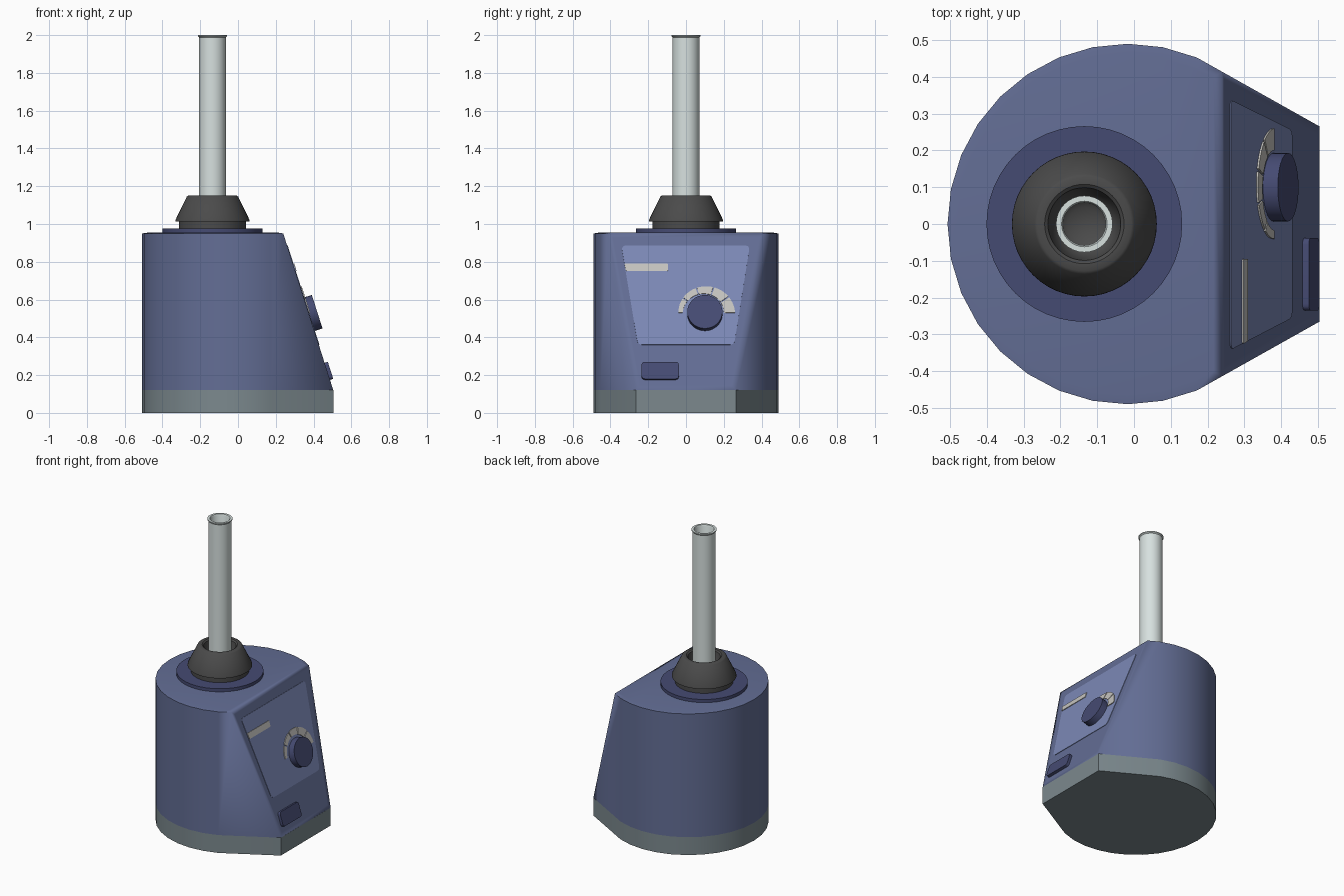
import bpy, bmesh, math
from mathutils import Vector

if "Cube" in bpy.data.objects:
    bpy.data.objects.remove(bpy.data.objects["Cube"])

def mat(name, r, g, b):
    m = bpy.data.materials.new(name)
    m.diffuse_color = (r, g, b, 1)
    m.use_nodes = True
    m.node_tree.nodes["Principled BSDF"].inputs["Base Color"].default_value = m.diffuse_color
    return m

BLUE = mat("body_blue", .125, .155, .30)
PANEL = mat("panel_blue", .20, .25, .47)
NAVY = mat("navy", .06, .07, .17)
BASE = mat("base_grey", .20, .25, .27)
RUBBER = mat("rubber", .07, .07, .07)
TUBE = mat("tube", .68, .75, .74)
LABEL = mat("label", .56, .55, .52)

def finish(name, bm, m, angle=35):
    bmesh.ops.recalc_face_normals(bm, faces=bm.faces)
    me = bpy.data.meshes.new(name)
    bm.to_mesh(me)
    bm.free()
    ob = bpy.data.objects.new(name, me)
    bpy.context.collection.objects.link(ob)
    me.materials.append(m)
    bpy.ops.object.select_all(action='DESELECT')
    ob.select_set(True)
    bpy.context.view_layer.objects.active = ob
    bpy.ops.object.shade_smooth_by_angle(angle=math.radians(angle))
    return ob

def prism(bottom, top):
    bm = bmesh.new()
    a = [bm.verts.new(p) for p in bottom]
    b = [bm.verts.new(p) for p in top]
    bm.faces.new(a[::-1])
    bm.faces.new(b)
    for i in range(len(a)):
        j = (i + 1) % len(a)
        bm.faces.new((a[i], a[j], b[j], b[i]))
    return bm

# Housing footprint: round back, tangent sides, narrow flat front
outline = [(-.017 + .49 * math.cos(t), .49 * math.sin(t))
           for t in (math.radians(67.5 + 11.25 * i) for i in range(21))]
outline += [(.505, -.265), (.505, .265)]

def footprint(z):
    return [(x, y, z) for x, y in outline]

finish("base", prism(footprint(0), footprint(.12)), BASE)

# Body, cut by the sloping control face
P0 = Vector((.503, 0, .125))
N = Vector((.83, 0, .265)).normalized()
bm = prism(footprint(.12), footprint(.95))
cut = bmesh.ops.bisect_plane(bm, geom=bm.verts[:] + bm.edges[:] + bm.faces[:],
                             plane_co=P0, plane_no=N, clear_outer=True)
bmesh.ops.holes_fill(bm, edges=[e for e in bm.edges if e.is_boundary])
bmesh.ops.recalc_face_normals(bm, faces=bm.faces)
slope = [f for f in bm.faces if f.normal.dot(N) > .99]
bmesh.ops.inset_region(bm, faces=slope, thickness=.035)
bm.normal_update()
top = [f for f in bm.faces if f.normal.z > .99]
bmesh.ops.inset_region(bm, faces=top, thickness=.027, depth=.004)
finish("body", bm, BLUE, 65)

# Parts lying on the slope, drawn as (y, z) seen from the right
def on_slope(p, off):
    y, z = p
    return Vector((P0.x - (z - P0.z) * N.z / N.x, y, z)) + N * off

def plate(name, pts, height, m):
    return finish(name, prism([on_slope(p, -.01) for p in pts],
                              [on_slope(p, height) for p in pts]), m)

def rounded(pts, r, n=4):
    out = []
    for i, p in enumerate(pts):
        p = Vector(p)
        a = p + (Vector(pts[i - 1]) - p).normalized() * r
        b = p + (Vector(pts[(i + 1) % len(pts)]) - p).normalized() * r
        for k in range(n + 1):
            t = k / n
            out.append(a * (1 - t) ** 2 + p * 2 * t * (1 - t) + b * t * t)
    return out

plate("control_panel", rounded([(-.255, .36), (.255, .36), (.338, .885), (-.342, .885)], .025),
      .003, PANEL)
plate("label_strip", rounded([(-.318, .75), (-.095, .75), (-.095, .788), (-.326, .788)], .006),
      .007, LABEL)
plate("power_switch", rounded([(-.235, .175), (-.038, .175), (-.038, .265), (-.235, .265)], .018),
      .018, NAVY)

def polar(r, deg, cz):
    t = math.radians(deg)
    return (.1 + r * math.cos(t), cz + r * math.sin(t) * N.x)

plate("speed_knob", [polar(.093, 360 * i / 32, .522) for i in range(32)], .045, NAVY)

# Speed scale: five segments widening clockwise
for s in range(5):
    angs = [180 - 36 * s - 1.5 - 33 * k / 5 for k in range(6)]
    outer = [polar(.16 - .02 * a / 180, a, .525) for a in angs]
    inner = [polar(.10 + .018 * a / 180, a, .525) for a in angs]
    plate(f"speed_mark_{s + 1}", inner[::-1] + outer, .008, LABEL)

# Turned parts on the mixing axis
def lathe(name, prof, m, closed=False, n=32):
    bm = bmesh.new()
    vs = [bm.verts.new((r, 0, z)) for r, z in prof]
    es = [bm.edges.new((vs[i], vs[i + 1])) for i in range(len(vs) - 1)]
    if closed:
        es.append(bm.edges.new((vs[-1], vs[0])))
    bmesh.ops.spin(bm, geom=vs + es, cent=(0, 0, 0), axis=(0, 0, 1),
                   angle=2 * math.pi, steps=n)
    bmesh.ops.remove_doubles(bm, verts=bm.verts, dist=1e-5)
    bmesh.ops.translate(bm, verts=bm.verts, vec=(-.135, 0, 0))
    return finish(name, bm, m)

lathe("top_disc", [(0, .945), (.266, .945), (.266, .975), (0, .975)], NAVY, n=48)
lathe("rubber_cup", [(0, .97), (.178, .97), (.178, 1.012), (.197, 1.012), (.196, 1.022),
                     (.136, 1.145), (.128, 1.15), (.108, 1.15), (.099, 1.143),
                     (.092, 1.10), (.075, 1.06), (.045, 1.04), (0, 1.035)], RUBBER, n=48)
lathe("test_tube", [(.071, 1.05), (.071, 1.988), (.077, 1.994), (.077, 2.0),
                    (.062, 2.0), (.058, 1.99), (.058, 1.05)], TUBE, closed=True)
